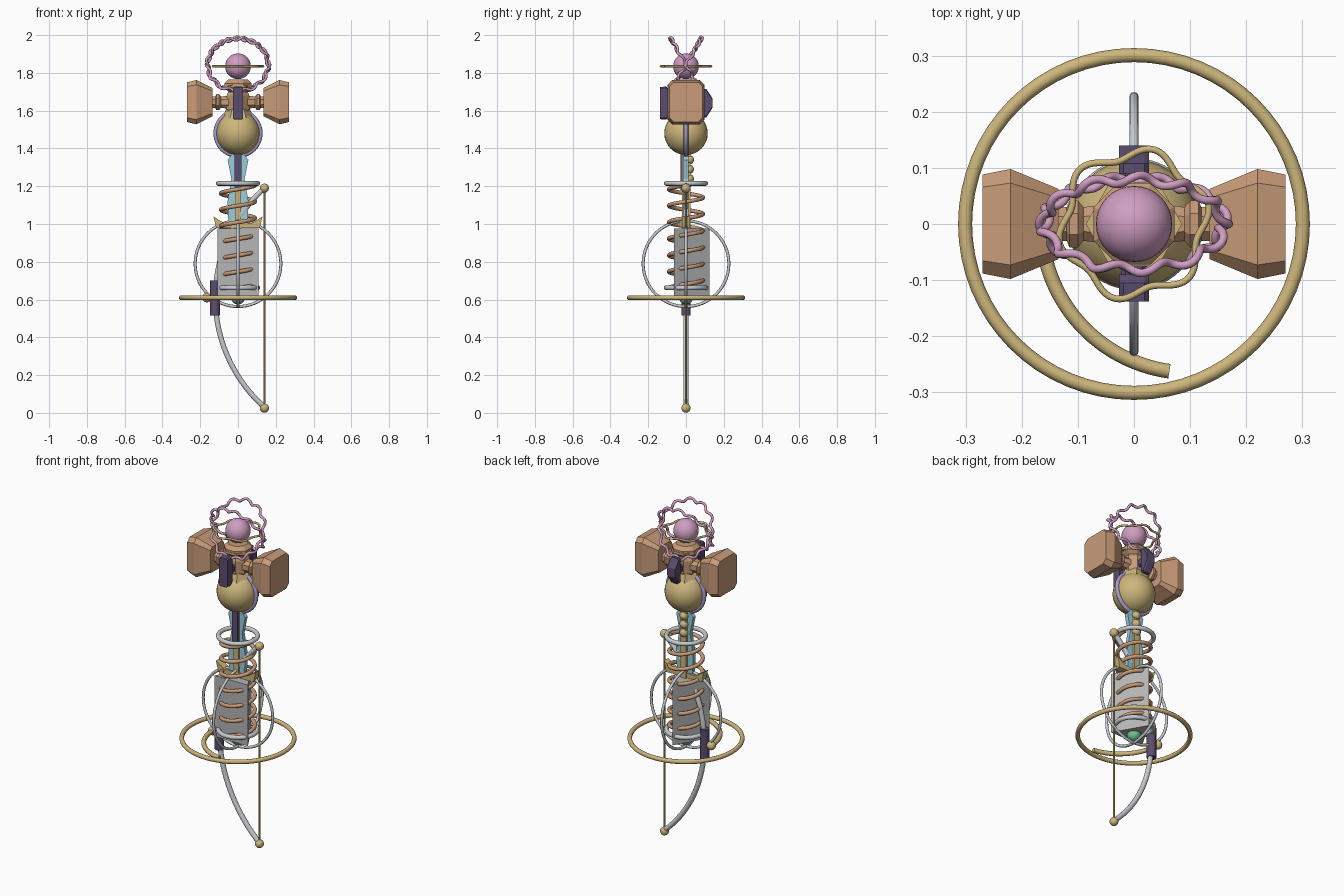
import bpy, bmesh
from math import sin, cos, pi, radians
from mathutils import Vector, Matrix

if "Cube" in bpy.data.objects:
    bpy.data.objects.remove(bpy.data.objects["Cube"], do_unlink=True)


def material(name, *rgb):
    col = [((c / 255 + 0.055) / 1.055) ** 2.4 for c in rgb] + [1.0]
    m = bpy.data.materials.new(name)
    m.use_nodes = True
    m.diffuse_color = col
    m.node_tree.nodes["Principled BSDF"].inputs["Base Color"].default_value = col
    return m


GOLD = material("gold", 205, 182, 124)
COPPER = material("copper", 200, 155, 120)
PINK = material("pink", 208, 158, 194)
PURPLE = material("dark purple", 92, 78, 112)
LAVENDER = material("lavender", 168, 155, 200)
SILVER = material("silver", 200, 203, 207)
GREY = material("grey", 182, 182, 182)
BLUE = material("light blue", 155, 205, 220)
GREEN = material("green", 110, 195, 150)


def finish(obj, name, mat, smooth):
    obj.name = name
    obj.data.materials.clear()
    obj.data.materials.append(mat)
    if smooth:
        bpy.ops.object.select_all(action='DESELECT')
        obj.select_set(True)
        bpy.context.view_layer.objects.active = obj
        bpy.ops.object.shade_smooth_by_angle(angle=radians(40))
    return obj


def tube(name, mat, pts, r, closed=False):
    """Round tube swept along a list of points."""
    cu = bpy.data.curves.new(name, 'CURVE')
    cu.dimensions = '3D'
    cu.bevel_depth = r
    cu.bevel_resolution = 3
    cu.use_fill_caps = True
    sp = cu.splines.new('POLY')
    sp.points.add(len(pts) - 1)
    for p, co in zip(sp.points, pts):
        p.co = (*co, 1)
    sp.use_cyclic_u = closed
    obj = bpy.data.objects.new(name, cu)
    bpy.context.collection.objects.link(obj)
    bpy.ops.object.select_all(action='DESELECT')
    obj.select_set(True)
    bpy.context.view_layer.objects.active = obj
    bpy.ops.object.convert(target='MESH')
    return finish(bpy.context.object, name, mat, True)


def ball(name, mat, loc, r):
    bpy.ops.mesh.primitive_uv_sphere_add(segments=32, ring_count=16, radius=r, location=loc)
    return finish(bpy.context.object, name, mat, True)


def ring(name, mat, z, major, minor, rot=(0, 0, 0)):
    bpy.ops.mesh.primitive_torus_add(major_radius=major, minor_radius=minor, location=(0, 0, z),
                                     rotation=rot, major_segments=64, minor_segments=12)
    return finish(bpy.context.object, name, mat, True)


def loft(name, mat, sections):
    """Flat-faced solid skinned through equal-length cross-sections."""
    bm = bmesh.new()
    rows = [[bm.verts.new(p) for p in s] for s in sections]
    for a, b in zip(rows, rows[1:]):
        for i in range(len(a)):
            j = (i + 1) % len(a)
            bm.faces.new((a[i], a[j], b[j], b[i]))
    bm.faces.new(rows[0])
    bm.faces.new(rows[-1])
    bmesh.ops.recalc_face_normals(bm, faces=bm.faces)
    me = bpy.data.meshes.new(name)
    bm.to_mesh(me)
    bm.free()
    obj = bpy.data.objects.new(name, me)
    bpy.context.collection.objects.link(obj)
    return finish(obj, name, mat, False)


def ngon(n, r, z, turn=0.0):
    return [(r * cos(turn + 2 * pi * i / n), r * sin(turn + 2 * pi * i / n), z) for i in range(n)]


def chamfered(u, v, c):
    return [(u, v - c), (u - c, v), (c - u, v), (-u, v - c),
            (-u, c - v), (c - u, -v), (u - c, -v), (u, c - v)]


def box(name, mat, x, y, z):
    loft(name, mat, [[(x[0], y[0], h), (x[1], y[0], h), (x[1], y[1], h), (x[0], y[1], h)] for h in z])


# Wide base ring and the partial inner arc with its ball
ring("base_ring", GOLD, 0.61, 0.301, 0.0125)
arc = [radians(180 + 82 * i / 32) for i in range(33)]
tube("inner_arc", GOLD, [(0.1 + 0.265 * cos(a), 0.265 * sin(a), 0.61) for a in arc], 0.013)
ball("arc_ball", GOLD, (-0.165, 0, 0.61), 0.025)

# Bow: curved limbs, grip, string and end balls
limb = [radians(180 - 48.3 + 96.6 * i / 48) for i in range(49)]
tube("bow_limb", SILVER, [(0.657 + 0.777 * cos(a), 0, 0.61 + 0.777 * sin(a)) for a in limb], 0.0145)
tube("bow_grip", PURPLE, [(-0.122, 0, 0.515), (-0.122, 0, 0.7)], 0.026)
tube("bow_string", GOLD, [(0.14, 0, 0.03), (0.14, 0, 1.19)], 0.005)
for end, z in (("lower", 0.025), ("upper", 1.19)):
    ball(end + "_bow_ball", GOLD, (0.14, 0, z), 0.024)

# Two upright hoops around the body
ring("front_hoop", SILVER, 0.79, 0.227, 0.008, (pi / 2, 0, 0))
ring("side_hoop", SILVER, 0.79, 0.227, 0.008, (0, pi / 2, 0))

# Three-sided body with the gem at its foot
loft("body_prism", GREY, [ngon(3, 0.125, z, pi / 2) for z in (0.615, 0.975)])
ball("bottom_gem", GREEN, (0, 0, 0.612), 0.038)

# Coil spring between two flat end rings
N = 6.3
steps = [i / 252 for i in range(253)]
tube("spring", COPPER, [(0.09 * cos(2 * pi * N * t - pi / 2), 0.09 * sin(2 * pi * N * t - pi / 2),
                         0.66 + 0.55 * t) for t in steps], 0.011)
for end, z in (("lower", 0.662), ("upper", 1.215)):
    ring(end + "_spring_ring", SILVER, z, 0.105, 0.0125)

# Gold guard with raised tips, and the neck above it
guard = [(-0.13, 1.04), (-0.115, 0.978), (0.115, 0.978), (0.13, 1.04), (0.075, 1.005), (-0.075, 1.005)]
loft("guard", GOLD, [[(x, y, z) for x, z in guard] for y in (-0.02, 0.02)])
plate = [(0.05, 0.98), (0.055, 1.12), (0.035, 1.24), (0.055, 1.34), (0.03, 1.37)]
plate += [(-x, z) for x, z in reversed(plate)]
loft("neck_plate", BLUE, [[(x, y, z) for x, z in plate] for y in (-0.012, 0.012)])
box("neck_core", GOLD, (-0.017, 0.017), (-0.02, 0.025), (0.97, 1.38))
box("neck_strip", PURPLE, (-0.018, 0.018), (-0.03, -0.018), (1.18, 1.38))
for z in (1.24, 1.29, 1.34):
    ball("neck_bead", GOLD, (0, 0.018, z), 0.024)

# Large globe with its hoop
ball("globe", GOLD, (0, 0, 1.48), 0.115)
ring("globe_hoop", LAVENDER, 1.48, 0.118, 0.012, (pi / 2, 0, 0))

# Faceted hub
loft("hub", COPPER, [ngon(8, r, z, pi / 8) for r, z in
                     ((0.045, 1.56), (0.065, 1.61), (0.065, 1.68), (0.05, 1.71))])
loft("hub_collar", COPPER, [ngon(8, r, z, pi / 8) for r, z in
                            ((0.055, 1.70), (0.078, 1.72), (0.078, 1.745), (0.055, 1.765))])
loft("hub_trim", GOLD, [ngon(6, 0.086, z) for z in (1.725, 1.734)])
loft("hub_foot", GOLD, [ngon(6, r, z) for r, z in ((0.085, 1.56), (0.04, 1.66))])

# Side blocks on their axles
for side, s in (("left", 1), ("right", -1)):
    wing = [(0.135, 0.64), (0.22, 1.0), (0.27, 0.9)]
    loft(side + "_block", COPPER, [[(s * x, k * u, 1.645 + k * v) for u, v in chamfered(0.098, 0.117, 0.025)]
                                   for x, k in wing])
    axle = [(0.05, 0.035), (0.09, 0.03), (0.1, 0.042), (0.115, 0.042), (0.12, 0.03), (0.14, 0.03)]
    loft(side + "_axle", COPPER, [[(s * x, u, 1.645 + v) for u, v in chamfered(r, r, r * 0.55)]
                                  for x, r in axle])

# Dark front and back blocks through the hub
for name, rows in (("front_block", ((-0.09, 0.07), (-0.105, 0.088), (-0.138, 0.085))),
                   ("back_block", ((0.09, 0.075), (0.108, 0.075), (0.14, 0.025)))):
    loft(name, PURPLE, [[(u, y, 1.64 + v) for u, v in chamfered(0.027, h, 0.008)] for y, h in rows])
loft("cross_bar", PURPLE, [[(u, y, 1.64 + v) for u, v in chamfered(0.022, 0.022, 0.007)]
                           for y in (-0.1, 0.1)])


# Head ball with wavy halos
def wavy(name, mat, centre, radius, waves, amp, lift, r, tilt=0.0, phase=0.0):
    turn = Matrix.Rotation(tilt, 3, 'X')
    pts = []
    for i in range(180):
        t = 2 * pi * i / 180
        k = radius + amp * cos(waves * t - phase)
        p = turn @ Vector((k * cos(t), k * sin(t), lift * sin(waves * t - phase)))
        pts.append(p + Vector((0, 0, centre)))
    tube(name, mat, pts, r, True)


ball("head", PINK, (0, 0, 1.835), 0.068)
wavy("level_halo", GOLD, 1.835, 0.126, 6, 0.011, 0, 0.006, 0, radians(90))
wavy("front_halo", PINK, 1.843, 0.16, 12, 0.009, 0.007, 0.0075, radians(60), 0)
wavy("back_halo", PINK, 1.843, 0.16, 12, 0.009, 0.007, 0.0075, radians(-60), 2.0)
